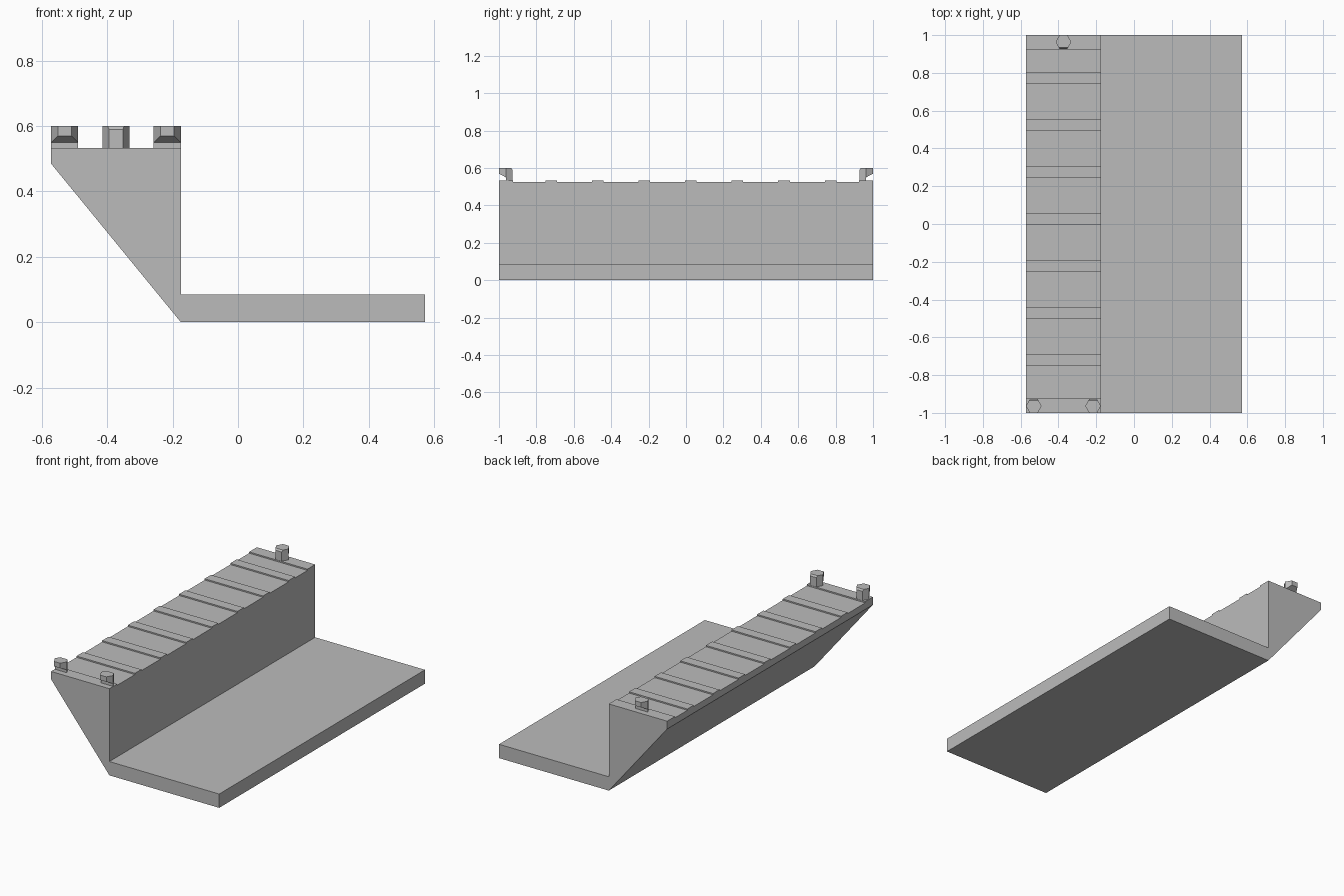
import bpy
import bmesh

if "Cube" in bpy.data.objects:
    bpy.data.objects.remove(bpy.data.objects["Cube"], do_unlink=True)

grey = bpy.data.materials.new("plain grey")
grey.use_nodes = True
colour = (0.5, 0.5, 0.5, 1)
grey.diffuse_color = colour
grey.node_tree.nodes["Principled BSDF"].inputs["Base Color"].default_value = colour

LEFT, INNER, RIGHT = -0.572, -0.175, 0.572
DECK, TOP = 0.525, 0.533


def finish(name, bm):
    bmesh.ops.recalc_face_normals(bm, faces=bm.faces)
    mesh = bpy.data.meshes.new(name)
    bm.to_mesh(mesh)
    bm.free()
    mesh.materials.append(grey)
    obj = bpy.data.objects.new(name, mesh)
    bpy.context.collection.objects.link(obj)
    return obj


def extrude_y(name, profile, y0, y1):
    """Sweep an x-z outline from y0 to y1."""
    bm = bmesh.new()
    face = bm.faces.new([bm.verts.new((x, y0, z)) for x, z in profile])
    swept = bmesh.ops.extrude_face_region(bm, geom=[face], use_keep_orig=True)
    moved = [g for g in swept["geom"] if isinstance(g, bmesh.types.BMVert)]
    bmesh.ops.translate(bm, verts=moved, vec=(0, y1 - y0, 0))
    return finish(name, bm)


def bollard(name, x, y, inward):
    """Hexagonal post, undercut on its outer half, chamfered on its inner top edge."""
    half, flat = 0.0415, 0.0365
    outline = [(0, TOP), (flat, TOP), (flat, 0.59), (flat - 0.008, 0.6), (0, 0.6),
               (-flat, 0.6), (-flat, 0.57), (0, 0.55)]
    bm = bmesh.new()
    sides = []
    for s in (-1, 1):
        ring = [bm.verts.new((x + s * half * (1 - abs(d) / flat / 2), y + inward * d, z))
                for d, z in outline]
        bm.faces.new(ring[:5] + ring[7:])
        bm.faces.new(ring[4:])
        sides.append(ring)
    a, b = sides
    for i in range(len(a)):
        j = (i + 1) % len(a)
        bm.faces.new((a[i], a[j], b[j], b[i]))
    return finish(name, bm)


# Quay wall with sloped back and flat lower shelf
extrude_y("wall_and_shelf",
          [(LEFT, 0.485), (INNER, 0), (RIGHT, 0), (RIGHT, 0.085),
           (INNER, 0.085), (INNER, DECK), (LEFT, DECK)], -1, 1)

# Raised deck strips: one at each end and evenly spaced slats between
strip = [(LEFT, DECK), (INNER, DECK), (INNER, TOP), (LEFT, TOP)]
extrude_y("front_end_strip", strip, -1, -0.925)
extrude_y("back_end_strip", strip, 0.925, 1)
for i in range(7):
    y = -0.752 + 0.249 * i
    extrude_y(f"deck_slat_{i + 1}", strip, y, y + 0.062)

# Mooring posts
bollard("front_right_post", -0.5305, -0.9635, 1)
bollard("front_left_post", -0.2165, -0.9635, 1)
bollard("back_post", -0.3735, 0.9635, -1)
